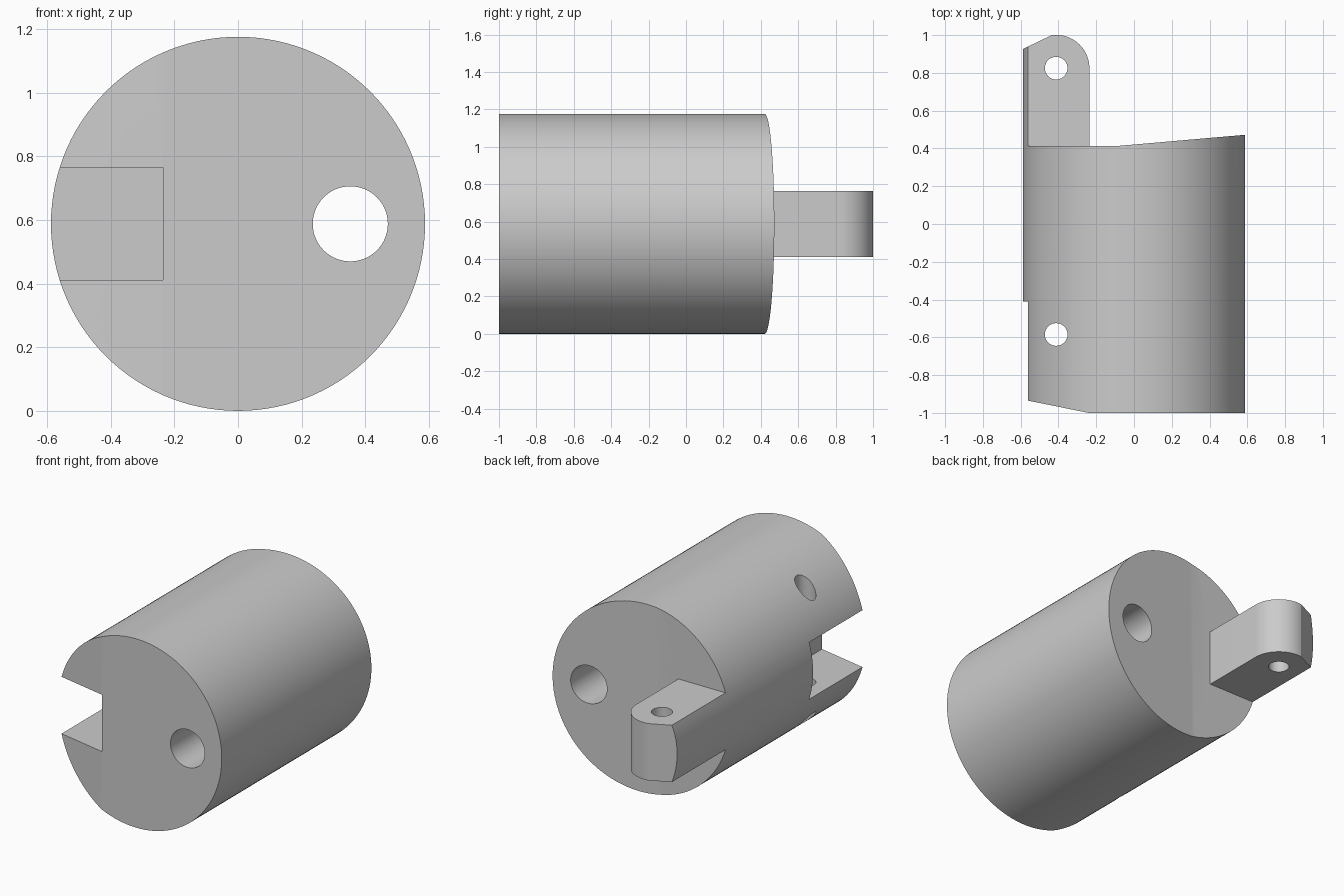
import bpy
import bmesh
import math
from mathutils import Vector

cube = bpy.data.objects.get("Cube")
if cube:
    bpy.data.objects.remove(cube, do_unlink=True)

R = 0.588            # barrel radius, also its axis height
PIN_X = -0.412       # x of both hinge pins
TAB_X = -0.236       # inner face of tab and slot
TAB_LOW, TAB_HIGH = R - 0.177, R + 0.177
BACK = 0.412

grey = bpy.data.materials.new("light grey")
grey.use_nodes = True
colour = (0.6, 0.6, 0.6, 1)
grey.diffuse_color = colour
grey.node_tree.nodes["Principled BSDF"].inputs["Base Color"].default_value = colour


def prism(name, points, start, depth, sides_only=None):
    """Extrude a closed outline (a list of 3D points) by a depth vector."""
    bm = bmesh.new()
    face = bm.faces.new([bm.verts.new(p) for p in points])
    new = bmesh.ops.extrude_face_region(bm, geom=[face])["geom"]
    verts = [g for g in new if isinstance(g, bmesh.types.BMVert)]
    bmesh.ops.translate(bm, vec=depth, verts=verts)
    bmesh.ops.translate(bm, vec=start, verts=bm.verts)
    bmesh.ops.recalc_face_normals(bm, faces=bm.faces)
    mesh = bpy.data.meshes.new(name)
    bm.to_mesh(mesh)
    bm.free()
    mesh.materials.append(grey)
    obj = bpy.data.objects.new(name, mesh)
    bpy.context.collection.objects.link(obj)
    return obj


def plan(name, outline, low, high):
    return prism(name, [(x, y, 0) for x, y in outline], (0, 0, low), Vector((0, 0, high - low)))


def circle(radius, count):
    return [(radius * math.cos(math.tau * i / count), radius * math.sin(math.tau * i / count))
            for i in range(count)]


def rod_along_y(name, radius, x, count):
    pts = [(a, 0, b) for a, b in circle(radius, count)]
    return prism(name, pts, (x, -1.5, R), Vector((0, 3, 0)))


def pin_hole(name, y):
    return plan(name, [(PIN_X + a, y + b) for a, b in circle(0.06, 40)], -0.5, 1.7)


# Body seen from above, with its sloped front and back faces
body = plan("hinged_barrel", [(-0.7, -0.907), (-0.24, -1), (0.7, -1), (0.7, 0.482),
                              (-0.1, BACK), (-0.7, BACK)], -0.2, 1.4)

# Hinge tab with a rounded inner corner and a chamfered outer corner
tab_r = PIN_X - TAB_X
PIN_Y = 0.825
arc = [math.radians(98 * i / 20) for i in range(21)]
tab_outline = [(-0.7, 0.2), (TAB_X, 0.2)]
tab_outline += [(PIN_X - tab_r * math.cos(a), PIN_Y - tab_r * math.sin(a)) for a in arc]
tab_outline.append((-0.7, 0.873))
tab = plan("tab_cutter", tab_outline, TAB_LOW, TAB_HIGH)

# Round barrel outline, slot for the neighbouring tab, and the holes
barrel = rod_along_y("barrel_cutter", R, 0, 120)
slot = plan("slot_cutter", [(-0.8, -1.2), (TAB_X, -1.2), (TAB_X, -0.41), (-0.8, -0.41)],
            TAB_LOW, TAB_HIGH)
cord_hole = rod_along_y("cord_hole_cutter", 0.118, 0.353, 64)
front_pin = pin_hole("front_pin_cutter", -0.585)
back_pin = pin_hole("back_pin_cutter", PIN_Y)

steps = [(tab, 'UNION'), (barrel, 'INTERSECT'), (slot, 'DIFFERENCE'),
         (cord_hole, 'DIFFERENCE'), (front_pin, 'DIFFERENCE'), (back_pin, 'DIFFERENCE')]
bpy.ops.object.select_all(action='DESELECT')
body.select_set(True)
bpy.context.view_layer.objects.active = body
for cutter, operation in steps:
    mod = body.modifiers.new(cutter.name, 'BOOLEAN')
    mod.operation = operation
    mod.solver = 'EXACT'
    mod.object = cutter
    bpy.ops.object.modifier_apply(modifier=mod.name)
    bpy.data.objects.remove(cutter, do_unlink=True)

bpy.ops.object.shade_smooth_by_angle(angle=math.radians(20))
